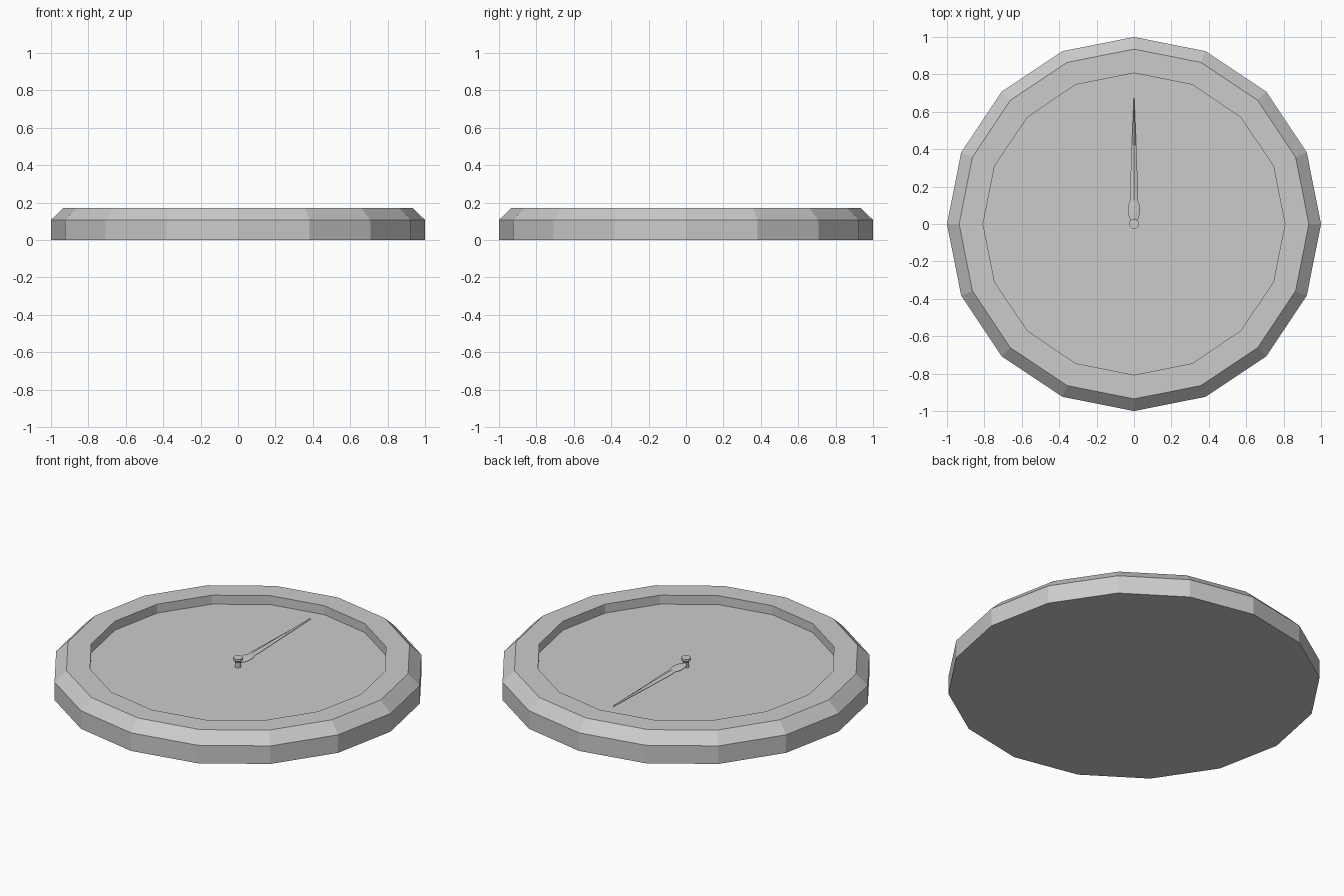
import bpy, bmesh
from math import cos, sin, tau

if "Cube" in bpy.data.objects:
    bpy.data.objects.remove(bpy.data.objects["Cube"])


def finish(name, bm):
    bmesh.ops.recalc_face_normals(bm, faces=bm.faces[:])
    mesh = bpy.data.meshes.new(name)
    bm.to_mesh(mesh)
    bm.free()
    obj = bpy.data.objects.new(name, mesh)
    bpy.context.collection.objects.link(obj)
    return obj


def lathe(name, profile, sides):
    """Revolve (radius, z) points about z and cap both ends."""
    bm = bmesh.new()
    rings = [[bm.verts.new((r * cos(tau * i / sides), r * sin(tau * i / sides), z))
              for i in range(sides)] for r, z in profile]
    for a, b in zip(rings, rings[1:]):
        for i in range(sides):
            j = (i + 1) % sides
            bm.faces.new((a[i], a[j], b[j], b[i]))
    bm.faces.new(rings[0])
    bm.faces.new(rings[-1])
    return finish(name, bm)


def needle(name, outline, base, edge, ridge):
    """Thin blade along +y from (half width, y) points, with a raised centre line."""
    bm = bmesh.new()
    rows = []
    for w, y in outline:
        rows.append([bm.verts.new(p) for p in (
            (-w, y, base), (w, y, base), (w, y, edge), (0, y, ridge), (-w, y, edge))])
    for a, b in zip(rows, rows[1:]):
        for i in range(5):
            j = (i + 1) % 5
            bm.faces.new((a[i], a[j], b[j], b[i]))
    bm.faces.new(rows[0])
    bm.faces.new(rows[-1])
    return finish(name, bm)


# Shallow bevelled case with recessed dial
lathe("case", [(1, 0), (1, 0.107), (0.935, 0.17), (0.807, 0.17), (0.807, 0.117)], 16)

# Centre pin with a wider cap
lathe("pin", [(0.017, 0.112), (0.017, 0.148), (0.027, 0.16), (0.027, 0.172)], 12)

# Pointer: rounded collar, then a long tapering blade
needle("pointer", [(0.012, 0.01), (0.024, 0.03), (0.032, 0.06), (0.032, 0.1),
                   (0.02, 0.125), (0.022, 0.17), (0.012, 0.42), (0.001, 0.68)],
       0.138, 0.141, 0.148)
